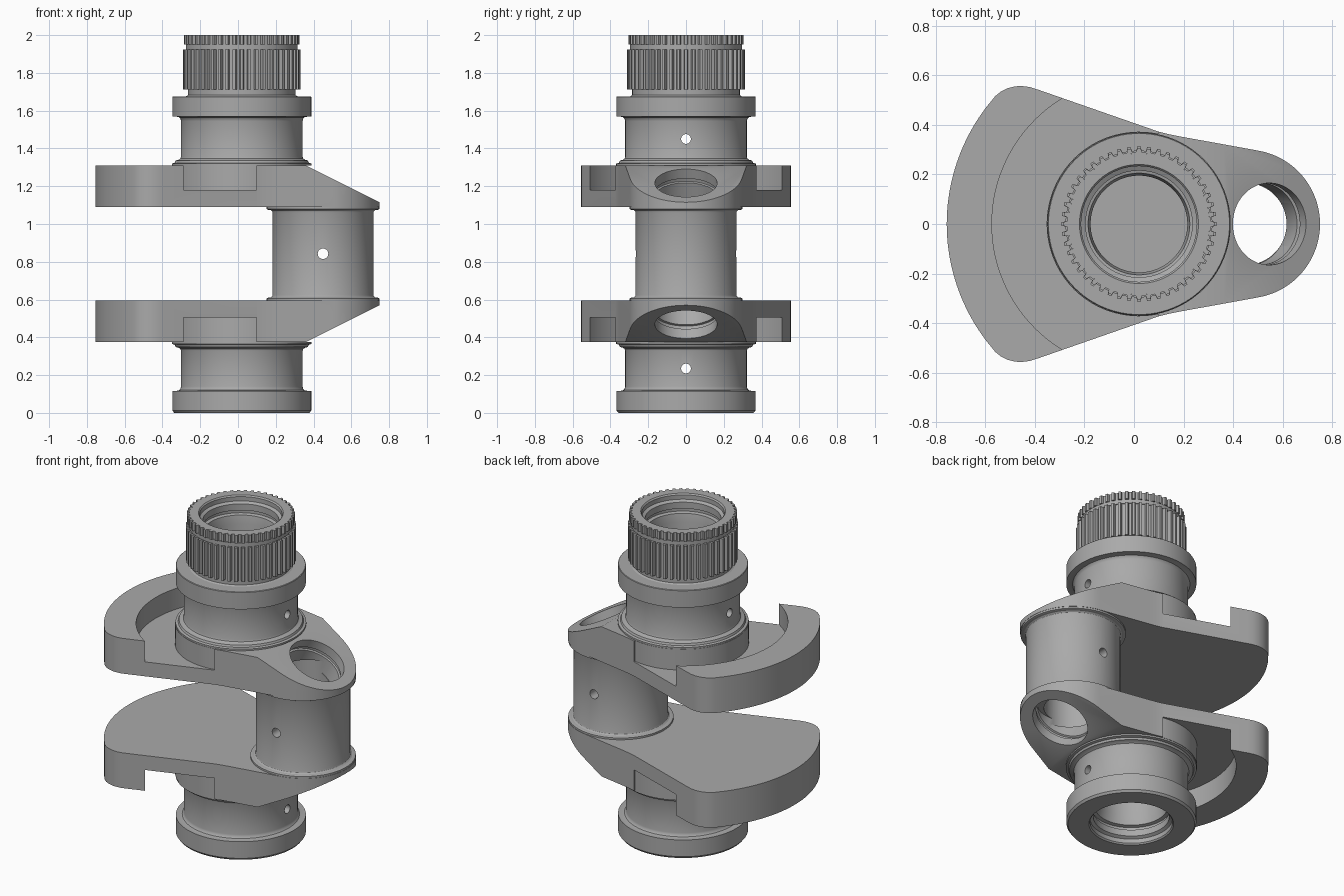
import bpy, bmesh, math
from mathutils import Matrix, Vector

if "Cube" in bpy.data.objects:
    bpy.data.objects.remove(bpy.data.objects["Cube"], do_unlink=True)

AXIS, PIN = 0.02, 0.45          # x of the main axis and of the crank pin
MID = 0.8425                    # mirror height between the webs
WEB_IN, WEB_OUT = 1.09, 1.31    # upper web faces

steel = bpy.data.materials.new("grey_steel")
steel.use_nodes = True
steel.diffuse_color = (0.40, 0.40, 0.40, 1)
steel.node_tree.nodes["Principled BSDF"].inputs["Base Color"].default_value = (0.40, 0.40, 0.40, 1)


def make(name, bm, matrix=None):
    """Turn a bmesh into an object with clean normals."""
    bmesh.ops.remove_doubles(bm, verts=bm.verts, dist=1e-5)
    if matrix:
        bm.transform(matrix)
    bmesh.ops.recalc_face_normals(bm, faces=bm.faces)
    me = bpy.data.meshes.new(name)
    bm.to_mesh(me)
    bm.free()
    me.materials.append(steel)
    ob = bpy.data.objects.new(name, me)
    bpy.context.collection.objects.link(ob)
    return ob


def lathe(name, profile, matrix, closed=False, steps=96):
    """Revolve (radius, height) points around z."""
    bm = bmesh.new()
    vs = [bm.verts.new((r, 0, z)) for r, z in profile]
    es = [bm.edges.new(p) for p in zip(vs, vs[1:])]
    if closed:
        es.append(bm.edges.new((vs[-1], vs[0])))
    bmesh.ops.spin(bm, geom=vs + es, cent=(0, 0, 0), axis=(0, 0, 1),
                   angle=2 * math.pi, steps=steps, use_duplicate=False)
    return make(name, bm, matrix)


def prism(name, pts, z0, z1):
    """Extrude an outline upward."""
    bm = bmesh.new()
    f = bm.faces.new([bm.verts.new((x, y, z0)) for x, y in pts])
    ext = bmesh.ops.extrude_face_region(bm, geom=[f])["geom"]
    bmesh.ops.translate(bm, vec=(0, 0, z1 - z0),
                        verts=[v for v in ext if isinstance(v, bmesh.types.BMVert)])
    return make(name, bm)


def arc(cx, r, a0, a1, n):
    return [(cx + r * math.cos(math.radians(a0 + (a1 - a0) * i / n)),
             r * math.sin(math.radians(a0 + (a1 - a0) * i / n))) for i in range(n + 1)]


def cut(ob, cutter):
    """Subtract a cutter and throw it away."""
    m = ob.modifiers.new("cut", 'BOOLEAN')
    m.operation, m.solver, m.object = 'DIFFERENCE', 'EXACT', cutter
    bpy.context.view_layer.objects.active = ob
    bpy.ops.object.modifier_apply(modifier=m.name)
    bpy.data.objects.remove(cutter, do_unlink=True)


def rod(r, matrix, z0, z1, steps=96):
    return lathe("cutter", [(0, z0), (r, z0), (r, z1), (0, z1)], matrix, steps=steps)


def flip(ob, name):
    """Copy mirrored below the middle height."""
    bm = bmesh.new()
    bm.from_mesh(ob.data)
    return make(name, bm, Matrix.Translation((0, 0, 2 * MID)) @ Matrix.Diagonal((1, 1, -1, 1)))


def slanted_bore(upper=True):
    """Stepped oblique bore entering the pin through the sloping web end."""
    prof = [(0, 0), (.165, 0), (.165, .10), (.176, .103), (.176, .122), (.165, .125), (.165, .42), (0, .42)]
    m = Matrix.Translation((.465, 0, 1.055)) @ Matrix.Rotation(math.atan(.5), 4, 'Y')
    if not upper:
        m = Matrix.Translation((0, 0, 2 * MID)) @ Matrix.Diagonal((1, 1, -1, 1)) @ m
    return lathe("cutter", prof, m)


# Crank webs with counterweight
side = [(-.56, .515), (-.535, .535), (-.51, .547), (-.48, .555), (-.45, .556), (-.42, .552),
        (-.385, .541), (.10, .372), (.14, .362), (.18, .354)]
outline = arc(AXIS, .775, 217.3, 142.7, 40) + side + arc(PIN, .30, 80, -80, 48)
outline += [(x, -y) for x, y in reversed(side)]
web = prism("upper_web", outline, WEB_IN, WEB_OUT)
# Lightening pocket between the rim and the round boss
a = 78
pocket = arc(AXIS, .593, a, 360 - a, 80) + arc(AXIS, .372, 360 - a, a, 80)
cut(web, prism("cutter", pocket, 1.18, 1.45))
# Sloping pin end
bm = bmesh.new()
bm.faces.new([bm.verts.new((x, -1, z)) for x, z in ((.34, 1.32), (.95, 1.015), (.95, 1.6), (.34, 1.6))])
ext = bmesh.ops.extrude_face_region(bm, geom=bm.faces[:])["geom"]
bmesh.ops.translate(bm, vec=(0, 2, 0), verts=[v for v in ext if isinstance(v, bmesh.types.BMVert)])
cut(web, make("cutter", bm))
# Bores through the web end
at_pin = Matrix.Translation((PIN, 0, 0))
cut(web, rod(.165, at_pin, 1.0, 1.13))
cut(web, slanted_bore())
parts = [web, flip(web, "lower_web")]

# Crank pin with end collars, hollow
half = [(.165, 0), (.267, 0), (.267, .218), (.270, .226), (.278, .232), (.292, .233), (.298, .236), (.298, .2475), (.165, .2475)]
ring = half[1:] + [(r, -z) for r, z in reversed(half[1:])]
pin = lathe("crank_pin", [p for p in ring if p != (.267, 0)], at_pin @ Matrix.Translation((0, 0, MID)), closed=True)
cut(pin, slanted_bore())
cut(pin, slanted_bore(False))
cut(pin, rod(.028, Matrix.Translation((PIN, 0, MID)) @ Matrix.Rotation(math.pi / 2, 4, 'X'), -.5, .5, 24))
parts.append(pin)

# Main journals, heights measured outward from the web
journal = [(0, 0), (.370, 0), (.370, .010), (.355, .014), (.350, .026), (.335, .030), (.326, .036),
           (.322, .046), (.322, .235), (.325, .247), (.332, .255), (.345, .258), (.368, .258)]
nose = [(.368, .363), (.365, .366), (.295, .366), (.285, .372), (.285, .690)]
foot = [(.368, .362), (.358, .375)]


def bore(end):
    """Stepped blind bore from the open end."""
    return [(.240, end), (.233, end - .008), (.233, end - .035), (.215, end - .045), (.215, end - .085),
            (.225, end - .088), (.225, end - .105), (.205, end - .110), (.195, end - .16),
            (.195, .02), (0, .02)]


for name, prof, m in (
        ("upper_main_journal", journal + nose + bore(.690), Matrix.Translation((AXIS, 0, WEB_OUT))),
        ("lower_main_journal", journal + foot + bore(.375),
         Matrix.Translation((AXIS, 0, .375)) @ Matrix.Diagonal((1, 1, -1, 1)))):
    ob = lathe(name, prof, m)
    z = 1.45 if name.startswith("upper") else .235
    cut(ob, rod(.026, Matrix.Translation((AXIS, 0, z)) @ Matrix.Rotation(math.pi / 2, 4, 'Y'), -.6, .6, 24))
    parts.append(ob)


def spline(name, root, tip, z0, z1, teeth=48):
    """Toothed ring around the nose."""
    bm = bmesh.new()
    loops = []
    for z in (z0, z1):
        inner, outer = [], []
        for i in range(teeth):
            for f, r in ((-.30, root), (-.18, tip), (.18, tip), (.30, root)):
                t = 2 * math.pi * (i + f) / teeth
                d = Vector((math.cos(t), math.sin(t), 0))
                inner.append(bm.verts.new(d * .285 + Vector((0, 0, z))))
                outer.append(bm.verts.new(d * r + Vector((0, 0, z))))
        loops += [inner, outer]
    i0, o0, i1, o1 = loops
    n = len(i0)
    for p, q in ((i0, o0), (o0, o1), (o1, i1), (i1, i0)):
        for k in range(n):
            j = (k + 1) % n
            bm.faces.new((p[k], p[j], q[j], q[k]))
    return make(name, bm, Matrix.Translation((AXIS, 0, 0)))


parts.append(spline("nose_spline", .290, .312, 1.712, 1.925))
parts.append(spline("nose_end_spline", .290, .305, 1.950, 2.0))
parts.append(lathe("nose_groove", [(.284, 1.925), (.296, 1.925), (.296, 1.95), (.284, 1.95)],
                   Matrix.Translation((AXIS, 0, 0)), closed=True))

# Smooth shading with sharp edges
for ob in parts:
    bpy.ops.object.select_all(action='DESELECT')
    ob.select_set(True)
    bpy.context.view_layer.objects.active = ob
    bpy.ops.object.shade_smooth_by_angle(angle=math.radians(30))
